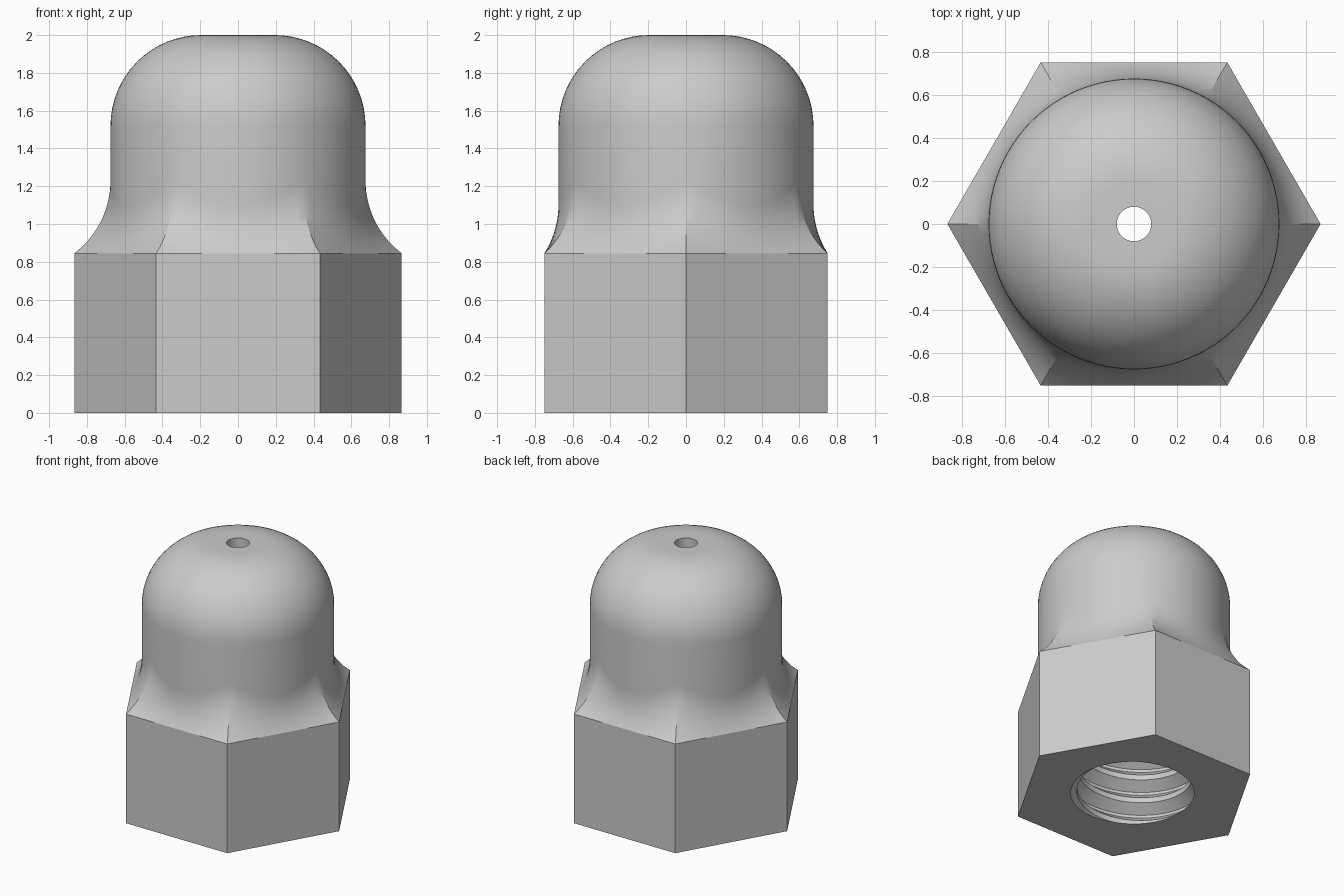
import bpy, bmesh
from math import pi, sin, cos, sqrt, radians

if "Cube" in bpy.data.objects:
    bpy.data.objects.remove(bpy.data.objects["Cube"], do_unlink=True)

SEGMENTS = 96
FLAT, HEX_TOP = 0.75, 0.845          # hexagon half width and height
BODY, SHOULDER, TOP = 0.675, 1.52, 2.0
FILLET, ROUND = 0.485, 0.48
PITCH, PHASE, THREAD_TOP = 0.185, 0.7, 1.3
VENT = 0.08
# one turn of thread: fraction of pitch, radius
THREAD = [(0, 0.4), (0.22, 0.4), (0.56, 0.475), (0.68, 0.475), (1, 0.4)]


def hex_radius(a):
    return FLAT / cos((a % (pi / 3)) - pi / 6)


def thread_radius(a, z):
    u = (z / PITCH - a / (2 * pi) + PHASE) % 1
    for (u0, r0), (u1, r1) in zip(THREAD, THREAD[1:]):
        if u <= u1:
            return r0 + (r1 - r0) * (u - u0) / (u1 - u0)


def section(a):
    """Closed half section at angle a: hexagon, dome, vent, threaded bore."""
    r = hex_radius(a)
    pts = [(r, 0), (r, HEX_TOP)]
    # concave sweep from hexagon to round body
    reach = FILLET - (r - BODY)
    rise = sqrt(FILLET ** 2 - reach ** 2)
    for i in range(1, 13):
        dz = rise * (1 - i / 12)
        pts.append((BODY + FILLET - sqrt(FILLET ** 2 - dz ** 2),
                    HEX_TOP + rise - dz))
    # rounded dome
    for i in range(17):
        t = i / 16 * pi / 2
        pts.append((BODY - ROUND * (1 - cos(t)), SHOULDER + ROUND * sin(t)))
    # vent and cone at the end of the bore
    pts += [(VENT, TOP), (VENT, 1.5)]
    # helical thread, trimmed flat at both ends
    for turn in range(8, -3, -1):
        for u, _ in reversed(THREAD[:-1]):
            z = (turn + u - PHASE + a / (2 * pi)) * PITCH
            z = min(max(z, 0), THREAD_TOP)
            pts.append((thread_radius(a, z), z))
    return pts


# cap nut: sweep the section around the axis
bm = bmesh.new()
columns = []
for j in range(SEGMENTS + 1):
    a = 2 * pi * j / SEGMENTS
    columns.append([bm.verts.new((r * cos(a), r * sin(a), z))
                    for r, z in section(a)])
for left, right in zip(columns, columns[1:]):
    for k in range(len(left)):
        bm.faces.new((left[k - 1], right[k - 1], right[k], left[k]))
bmesh.ops.remove_doubles(bm, verts=bm.verts, dist=0.0002)
bmesh.ops.recalc_face_normals(bm, faces=bm.faces)
mesh = bpy.data.meshes.new("cap_nut")
bm.to_mesh(mesh)
bm.free()

# plain grey metal
grey = bpy.data.materials.new("light_grey")
grey.use_nodes = True
colour = (0.6, 0.6, 0.6, 1)
grey.diffuse_color = colour
grey.node_tree.nodes["Principled BSDF"].inputs["Base Color"].default_value = colour
mesh.materials.append(grey)

nut = bpy.data.objects.new("cap_nut", mesh)
bpy.context.collection.objects.link(nut)
bpy.ops.object.select_all(action="DESELECT")
nut.select_set(True)
bpy.context.view_layer.objects.active = nut
bpy.ops.object.shade_smooth_by_angle(angle=radians(28))
